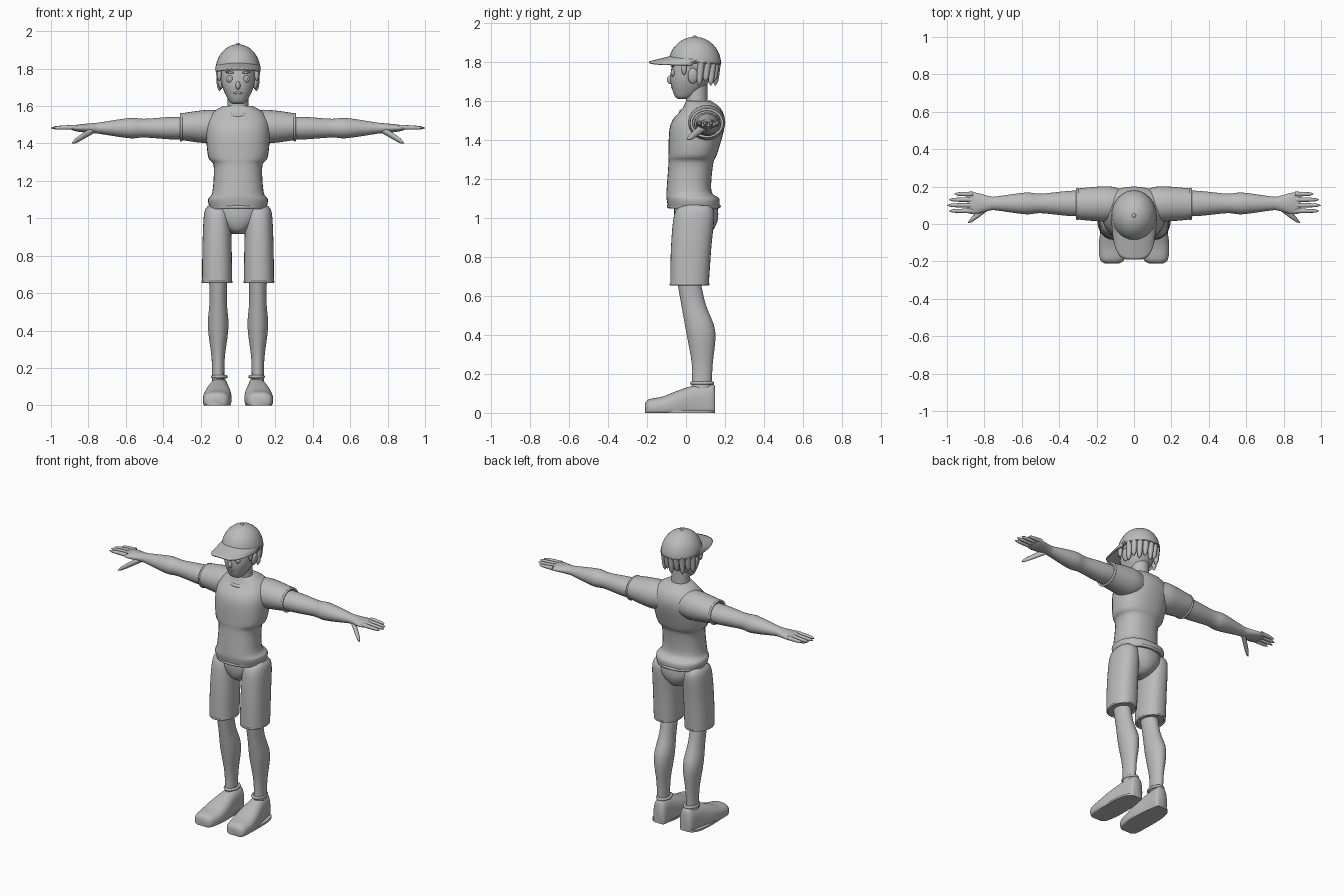
import bpy, bmesh, math
from mathutils import Vector

cube = bpy.data.objects.get("Cube")
if cube:
    bpy.data.objects.remove(cube, do_unlink=True)

grey = bpy.data.materials.new("plain grey")
grey.use_nodes = True
colour = (.5, .5, .5, 1)
grey.diffuse_color = colour
grey.node_tree.nodes["Principled BSDF"].inputs["Base Color"].default_value = colour


def finish(name, bm):
    """Turn a bmesh into a smooth shaded grey object."""
    bmesh.ops.recalc_face_normals(bm, faces=bm.faces)
    mesh = bpy.data.meshes.new(name)
    bm.to_mesh(mesh)
    bm.free()
    mesh.materials.append(grey)
    part = bpy.data.objects.new(name, mesh)
    bpy.context.collection.objects.link(part)
    bpy.ops.object.select_all(action='DESELECT')
    part.select_set(True)
    bpy.context.view_layer.objects.active = part
    bpy.ops.object.shade_smooth_by_angle(angle=math.radians(50))
    return part


def skin(bm, rows, closed):
    """Join neighbouring rows of vertices with quads."""
    for near, far in zip(rows, rows[1:]):
        count = len(near)
        for k in range(count if closed else count - 1):
            m = (k + 1) % count
            bm.faces.new((near[k], near[m], far[m], far[k]))


def smooth_rows(rows, steps=4):
    """Refine the list of sections with a Catmull-Rom curve."""
    padded = [rows[0], *rows, rows[-1]]
    result = []
    for group in zip(padded, padded[1:], padded[2:], padded[3:]):
        for j in range(steps):
            t = j / steps
            result.append([b + t / 2 * (c - a + t * (2 * a - 5 * b + 4 * c - d
                           + t * (3 * b - a - 3 * c + d))) for a, b, c, d in zip(*group)])
    return result + [rows[-1]]


def loft(name, axis, rows, side=1, power=2, floor=-1, segments=32):
    """Sections hold: position on the axis, two centres, two radii."""
    def bend(value):
        return math.copysign(abs(value) ** (2 / power), value)

    bm = bmesh.new()
    rings = []
    for along, u, v, ru, rv in smooth_rows(rows):
        ring = []
        for k in range(segments):
            turn = math.tau * k / segments
            p = u + ru * bend(math.cos(turn))
            q = max(floor, v + rv * bend(math.sin(turn)))
            x, y, z = {'x': (along, p, q), 'y': (p, along, q), 'z': (p, q, along)}[axis]
            ring.append(bm.verts.new((x * side, y, z)))
        rings.append(ring)
    skin(bm, rings, closed=True)
    bm.faces.new(rings[0])
    bm.faces.new(rings[-1])
    return finish(name, bm)


def stack(name, rows, x=0, side=1, power=2):
    """Upright form from height, front, back and half width."""
    loft(name, 'z', [(z, x, (front + back) / 2, half, (back - front) / 2)
                     for z, front, back, half in rows], side, power)


def tube(name, rows, y, z, side):
    """Sideways form from reach, half depth and half height."""
    loft(name, 'x', [(x, y, z, depth, height) for x, depth, height in rows], side)


def spike(name, axis, start, end, radius, side=1):
    """Round ended finger or lock of hair."""
    start, end = Vector(start), Vector(end)
    rows = []
    for i in range(8):
        t = i / 7
        x, y, z = start.lerp(end, t)
        r = radius * (1 - t / 4) * math.sqrt(1.02 - t ** 6)
        rows.append((x, y, z, r, r) if axis == 'x' else (z, x, y, r, r))
    loft(name, axis, rows, side, segments=12)


def blob(name, at, size, side=1, tilt=0):
    bm = bmesh.new()
    bmesh.ops.create_uvsphere(bm, u_segments=20, v_segments=12, radius=1)
    part = finish(name, bm)
    part.location = (at[0] * side, at[1], at[2])
    part.scale = size
    part.rotation_euler.y = tilt * side


def band(name, at, radii, thick, side=1, pitch=0, roll=0):
    """Rolled edge: an elliptical ring with a round section."""
    bm = bmesh.new()
    loops = []
    for i in range(33):
        a = math.tau * i / 32
        loop = []
        for j in range(8):
            b = math.tau * j / 8
            grow = thick * math.cos(b)
            loop.append(bm.verts.new(((radii[0] + grow) * math.cos(a),
                                      (radii[1] + grow) * math.sin(a), thick * math.sin(b))))
        loops.append(loop)
    skin(bm, loops, closed=True)
    bmesh.ops.remove_doubles(bm, verts=bm.verts, dist=.0001)
    part = finish(name, bm)
    part.location = (at[0] * side, at[1], at[2])
    part.rotation_euler = (pitch, roll, 0)


# Shirt body, hem and collar
stack("shirt", [(1.05, -.09, .17, .15), (1.1, -.1, .17, .16), (1.14, -.1, .13, .137),
                (1.28, -.09, .14, .13), (1.33, -.09, .16, .16), (1.48, -.08, .2, .17),
                (1.56, -.02, .18, .14), (1.6, 0, .13, .08)], power=2.3)
band("shirt_hem", (0, .04, 1.06), (.15, .13), .009)
band("collar", (0, .05, 1.57), (.08, .075), .012, pitch=.3)

# Seat of the shorts
stack("shorts_seat", [(1.08, -.06, .16, .14), (1, -.06, .165, .13),
                      (.94, -.04, .14, .07), (.915, 0, .1, .03)])

# Neck, head and face
stack("neck", [(1.53, 0, .12, .065), (1.6, 0, .11, .056), (1.7, 0, .11, .056)])
stack("head", [(1.612, -.04, 0, .03), (1.63, -.06, .05, .05), (1.7, -.08, .12, .083),
               (1.77, -.075, .15, .095), (1.84, -.06, .15, .09)], power=2.2)
blob("nose", (0, -.08, 1.71), (.013, .018, .022))
blob("mouth", (0, -.07, 1.67), (.024, .007, .006))

# Back hair with hanging tufts
blob("back_hair", (0, .06, 1.8), (.11, .11, .1))
for i in range(9):
    turn = math.pi * (i + .5) / 9
    x, y = .1 * math.cos(turn), .06 + .1 * math.sin(turn)
    spike(f"hair_tuft_{i}", 'z', (x, y, 1.8), (x, y - .01, 1.68 + .02 * (i % 2)), .019)

# Cap dome, edge and button
dome = []
for i in range(12):
    rise = i / 11 * 1.55
    wide = math.cos(rise)
    dome.append((1.79 + .14 * math.sin(rise), 0, .045, .12 * wide, .135 * wide))
loft("cap", 'z', dome)
band("cap_edge", (0, .045, 1.8), (.118, .133), .004, pitch=-.06)
blob("cap_button", (0, .045, 1.93), (.011, .011, .007))

# Curved brim
bm = bmesh.new()
arcs = []
for j in range(9):
    reach, arc = j / 8, []
    for i in range(25):
        u = math.sin(math.pi * (i / 24 - .5))
        inner = .055 - .125 * math.sqrt(max(0, 1 - u ** 2))
        outer = .03 - .22 * math.sqrt(max(0, 1 - u ** 4))
        y = inner + (outer - inner) * reach
        arc.append(bm.verts.new((.116 * u, y, 1.83 - .03 * reach - .016 * u ** 2)))
    arcs.append(arc)
skin(bm, arcs, closed=False)
solid = finish("cap_brim", bm).modifiers.new("thickness", 'SOLIDIFY')
solid.thickness = .008
solid.offset = 0

for side, tag in ((1, "left_"), (-1, "right_")):
    # Face features
    blob(tag + "eye", (.042, -.066, 1.745), (.02, .01, .02), side)
    blob(tag + "pupil", (.042, -.073, 1.745), (.009, .006, .01), side)
    blob(tag + "eyebrow", (.043, -.068, 1.78), (.026, .008, .006), side, tilt=-.1)
    blob(tag + "ear", (.096, .035, 1.73), (.014, .026, .04), side, tilt=.15)
    blob(tag + "sideburn", (.1, -.01, 1.775), (.013, .014, .04), side)

    # Sleeve and rolled cuff
    tube(tag + "sleeve", [(.07, .08, .08), (.13, .094, .09), (.2, .092, .086),
                          (.3, .083, .072)], .107, 1.49, side)
    band(tag + "cuff", (.303, .107, 1.487), (.07, .08), .007, side, roll=math.pi / 2)

    # Arm and palm
    tube(tag + "arm", [(.27, .07, .06), (.36, .066, .06), (.5, .052, .05), (.58, .058, .054),
                       (.73, .038, .032), (.77, .038, .027), (.85, .058, .02),
                       (.89, .05, .01)], .11, 1.482, side)

    # Fingers and thumb
    for i, finger in enumerate(("index", "middle", "ring", "little")):
        y = .07 + .03 * i
        tip = 1 - .01 * (i - 1) ** 2
        spike(tag + finger + "_finger", 'x', (.86, y, 1.487), (tip, y, 1.483), .013, side)
    spike(tag + "thumb", 'x', (.77, .1, 1.475), (.887, .008, 1.403), .02, side)

    # Shorts leg and hem
    stack(tag + "shorts_leg", [(1.065, -.02, .12, .05), (1.02, -.06, .145, .07),
                               (.85, -.077, .13, .078), (.66, -.08, .117, .08)],
          .112, side, power=2.3)
    band(tag + "shorts_hem", (.112, .018, .66), (.078, .097), .006, side)

    # Knee, calf and ankle
    stack(tag + "lower_leg", [(.7, -.05, .07, .05), (.56, -.025, .1, .046), (.42, 0, .15, .055),
                              (.25, .03, .137, .035), (.12, .03, .13, .033)], .106, side)

    # Shoe splayed outward, with opening and sole
    shoe = [(y, .105 - .06 * y, tall * .35, half, tall * .65) for y, half, tall in (
        (-.21, .04, .05), (-.19, .065, .07), (-.12, .076, .084), (-.04, .072, .115),
        (.05, .056, .143), (.13, .046, .15), (.15, .034, .135))]
    loft(tag + "shoe", 'y', shoe, side, power=2.5, floor=0)
    band(tag + "shoe_opening", (.1, .083, .153), (.036, .053), .009, side)
    stack(tag + "sole", [(0, -.207, .148, .07), (.012, -.208, .149, .07)], .111, side, power=2.8)
